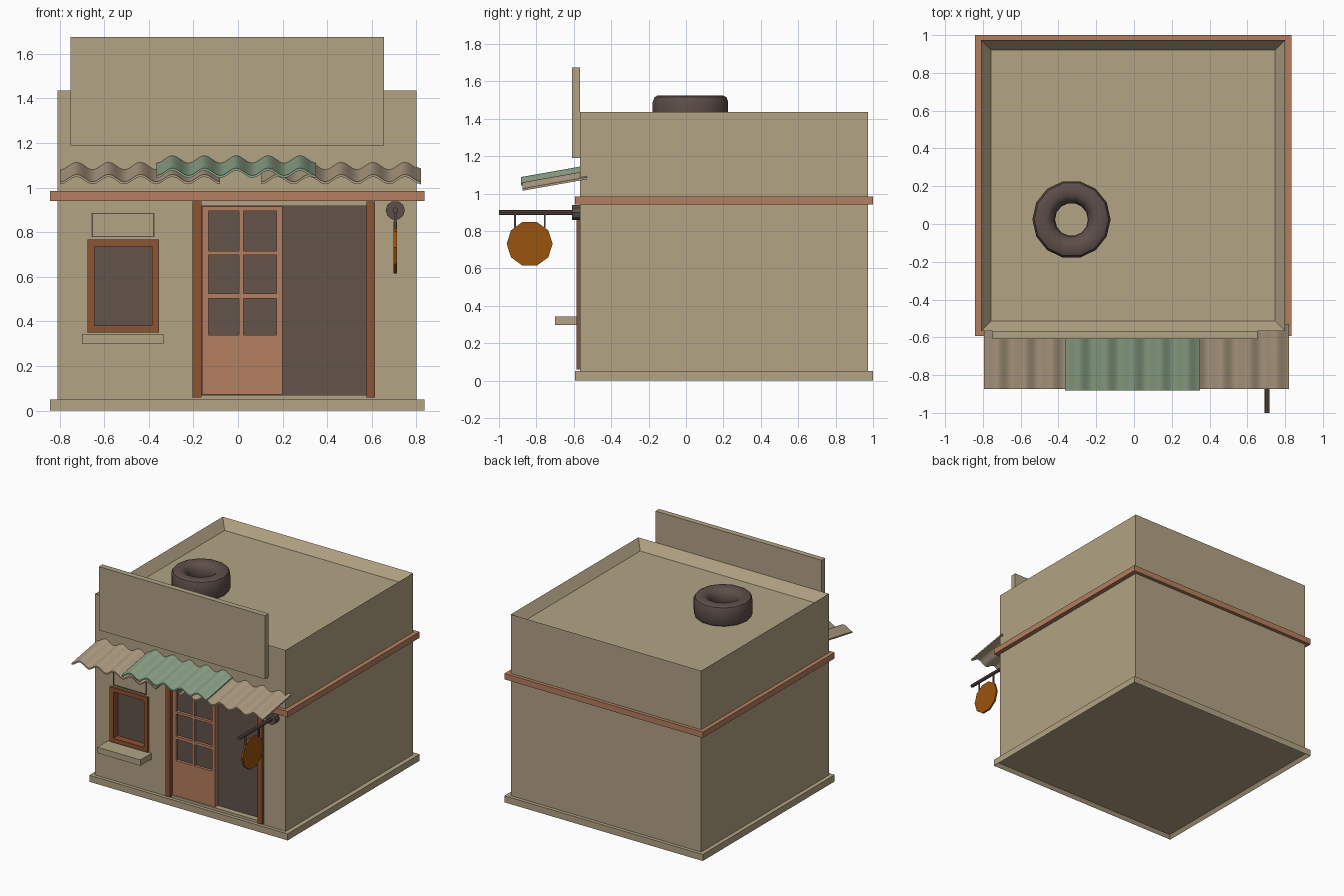
import bpy, bmesh, math

if "Cube" in bpy.data.objects:
    bpy.data.objects.remove(bpy.data.objects["Cube"])


def srgb(r, g, b):
    f = lambda c: c / 12.92 if c < 0.04045 else ((c + 0.055) / 1.055) ** 2.4
    return (f(r / 255), f(g / 255), f(b / 255), 1)


def material(name, *rgb):
    m = bpy.data.materials.new(name)
    m.diffuse_color = srgb(*rgb)
    m.use_nodes = True
    m.node_tree.nodes["Principled BSDF"].inputs["Base Color"].default_value = m.diffuse_color
    return m


PLASTER = material("sand plaster", 178, 163, 132)
TAN = material("tan sheet", 177, 158, 132)
GREEN = material("faded green sheet", 140, 163, 135)
TERRA = material("terracotta wood", 181, 126, 95)
WOOD = material("brown wood", 140, 83, 51)
DARK = material("dark glass", 99, 83, 75)
RUBBER = material("dark rubber and iron", 94, 78, 73)
AMBER = material("amber sign", 154, 83, 14)


def finish(name, bm, mat, smooth=False):
    bmesh.ops.recalc_face_normals(bm, faces=bm.faces)
    me = bpy.data.meshes.new(name)
    bm.to_mesh(me)
    bm.free()
    me.materials.append(mat)
    ob = bpy.data.objects.new(name, me)
    bpy.context.collection.objects.link(ob)
    if smooth:
        bpy.ops.object.select_all(action='DESELECT')
        ob.select_set(True)
        bpy.context.view_layer.objects.active = ob
        bpy.ops.object.shade_smooth_by_angle(angle=math.radians(40))
    return ob


def add_box(bm, x0, x1, y0, y1, z0, z1):
    verts = bmesh.ops.create_cube(bm, size=1)["verts"]
    for v in verts:
        v.co.x = x1 if v.co.x > 0 else x0
        v.co.y = y1 if v.co.y > 0 else y0
        v.co.z = z1 if v.co.z > 0 else z0


def boxes(name, mat, *dims):
    bm = bmesh.new()
    for d in dims:
        add_box(bm, *d)
    return finish(name, bm, mat)


def inset_box(name, mat, dims, direction, thick, depth):
    """Box whose top (1) or bottom (-1) face is inset and sunk."""
    bm = bmesh.new()
    add_box(bm, *dims)
    bm.normal_update()
    face = [f for f in bm.faces if f.normal.z * direction > 0.9]
    bmesh.ops.inset_region(bm, faces=face, thickness=thick, depth=0)
    for v in face[0].verts:
        v.co.z -= direction * depth
    return finish(name, bm, mat)


def prism(name, mat, n, radius, a, b, place, smooth=False):
    """Regular n-sided prism; place(u, v, w) puts it along an axis."""
    bm = bmesh.new()
    rings = [[bm.verts.new(place(radius * math.cos(2 * math.pi * i / n),
                                 radius * math.sin(2 * math.pi * i / n), w))
              for i in range(n)] for w in (a, b)]
    for i in range(n):
        j = (i + 1) % n
        bm.faces.new((rings[0][i], rings[0][j], rings[1][j], rings[1][i]))
    bm.faces.new(rings[0])
    bm.faces.new(rings[1])
    return finish(name, bm, mat, smooth)


def frame_dims(x0, x1, z0, z1, y0, y1, w):
    return [(x0, x0 + w, y0, y1, z0, z1), (x1 - w, x1, y0, y1, z0, z1),
            (x0 + w, x1 - w, y0, y1, z0, z0 + w), (x0 + w, x1 - w, y0, y1, z1 - w, z1)]


# Building shell with sunken roof, hollow plinth and trim band
body = inset_box("building_body", PLASTER, (-.81, .80, -.567, .973, .05, 1.435), 1, .075, .07)
inset_box("plinth", PLASTER, (-.842, .835, -.593, 1.0, 0, .05), -1, .03, .025)
boxes("wall_band", TERRA,
      (-.842, .835, -.593, -.56, .94, .985), (-.842, .835, .965, 1.0, .94, .985),
      (-.842, -.80, -.56, .965, .94, .985), (.79, .835, -.56, .965, .94, .985))
boxes("front_signboard", PLASTER, (-.75, .655, -.61, -.567, 1.19, 1.675))

# Recesses for door and window
for label, d in (("door_cutter", (-.165, .577, -.7, -.515, .07, .918)),
                 ("window_cutter", (-.66, -.37, -.7, -.515, .365, .752))):
    cutter = boxes(label, PLASTER, d)
    cutter.hide_render = True
    cutter.hide_viewport = True
    cutter.display_type = 'WIRE'
    mod = body.modifiers.new(label, 'BOOLEAN')
    mod.operation = 'DIFFERENCE'
    mod.solver = 'EXACT'
    mod.object = cutter

# Window with sill and thin vent outline above
boxes("window_frame", WOOD, *frame_dims(-.675, -.355, .35, .768, -.585, -.52, .031))
boxes("window_glass", DARK, (-.65, -.38, -.53, -.52, .375, .74))
boxes("window_sill", PLASTER, (-.70, -.335, -.70, -.56, .298, .343))
boxes("vent_outline", RUBBER, *frame_dims(-.656, -.375, .778, .887, -.573, -.56, .005))

# Doorway: posts, dark interior, glazed sliding door
boxes("door_posts", WOOD, (-.203, -.163, -.586, -.52, .06, .937),
      (.577, .615, -.586, -.52, .06, .937))
boxes("door_interior", DARK, (-.165, .577, -.524, -.516, .07, .918))
bars = [(x0, x1, -.562, -.53, .34, .915) for x0, x1 in
        ((-.162, -.132), (.005, .025), (.172, .20))]
for x0, x1 in ((-.132, .005), (.025, .172)):
    bars += [(x0, x1, -.562, -.53, z0, z1) for z0, z1 in
             ((.503, .525), (.697, .715), (.895, .915))]
boxes("sliding_door", TERRA, (-.162, .20, -.562, -.53, .072, .34), *bars)
boxes("door_glass", DARK, (-.14, .18, -.54, -.533, .335, .90))


# Corrugated awning sheets
def sheet(name, mat, x0, y0, y1, z, waves=5, steps=8, width=.715):
    bm = bmesh.new()
    rows = []
    rise = (y1 - y0) * .177
    for y, zz in ((y0, z), (y1, z + rise)):
        for t in (0, .011):
            rows.append([bm.verts.new((x0 + width * i / (waves * steps), y,
                         zz + t + .017 * (1 - math.cos(2 * math.pi * i / steps))))
                         for i in range(waves * steps + 1)])
    order = [rows[0], rows[1], rows[3], rows[2]]
    for k in range(4):
        a, b = order[k], order[(k + 1) % 4]
        for i in range(waves * steps):
            bm.faces.new((a[i], a[i + 1], b[i + 1], b[i]))
    for e in (0, -1):
        bm.faces.new([r[e] for r in order])
    return finish(name, bm, mat, True)


sheet("awning_left", TAN, -.795, -.873, -.56, 1.015)
sheet("awning_right", TAN, .105, -.873, -.53, 1.015)
sheet("awning_middle", GREEN, -.365, -.882, -.565, 1.043)

# Old tyre on the roof, turned from a closed profile
bm = bmesh.new()
half = [(.087, 0), (.091, .035), (.107, .063), (.133, .08), (.178, .08),
        (.197, .07), (.207, .045)]
profile = half + [(r, -h) for r, h in reversed(half[1:])]
n = 14
rings = [[bm.verts.new((-.331 + r * math.cos(2 * math.pi * i / n),
                        .024 + r * math.sin(2 * math.pi * i / n), 1.445 + h))
          for r, h in profile] for i in range(n)]
for i in range(n):
    a, b = rings[i], rings[(i + 1) % n]
    for k in range(len(profile)):
        m = (k + 1) % len(profile)
        bm.faces.new((a[k], a[m], b[m], b[k]))
finish("roof_tyre", bm, RUBBER, True)

# Hanging round sign on a wall pole
px, pz = .705, .898
along_y = lambda u, v, w: (px + u, w, pz + v)
prism("pole_flange", RUBBER, 10, .043, -.61, -.56, along_y)
prism("sign_pole", RUBBER, 8, .013, -1.0, -.6, along_y, True)
boxes("sign_hangers", RUBBER, *[(px - .005, px + .005, y - .005, y + .005, .79, .895)
                                for y in (-.915, -.755)])
prism("round_sign", AMBER, 10, .123, px - .007, px + .007,
      lambda u, v, w: (w, -.836 + u, .731 + v))
